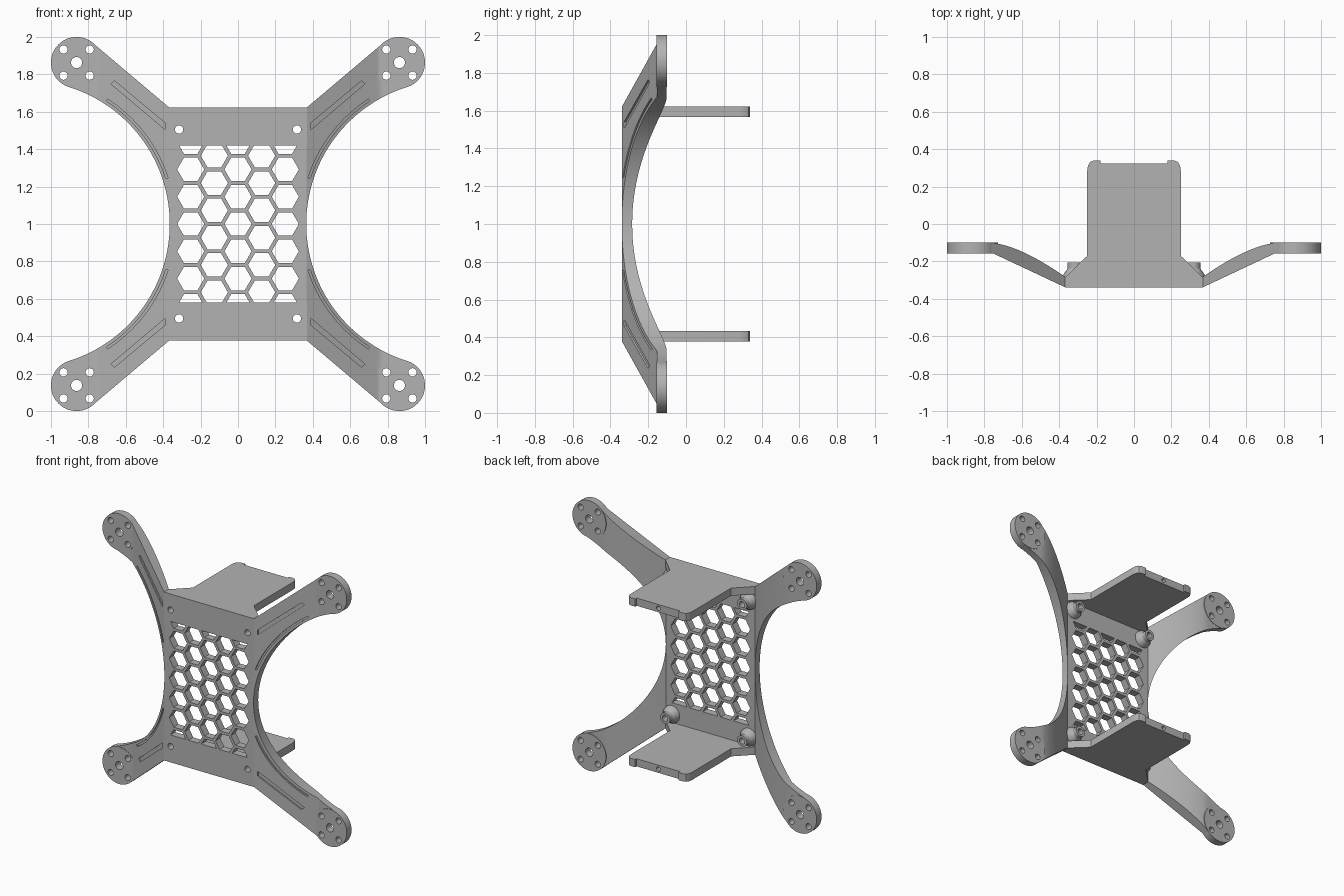
import bpy, bmesh, math

if "Cube" in bpy.data.objects:
    bpy.data.objects.remove(bpy.data.objects["Cube"])

grey = bpy.data.materials.new("matte_grey")
grey.use_nodes = True
grey.diffuse_color = (0.45, 0.45, 0.45, 1)
grey.node_tree.nodes["Principled BSDF"].inputs["Base Color"].default_value = (0.45, 0.45, 0.45, 1)

parts = []
FRONT, BACK = -0.34, -0.285          # faces of the centre plate
HALF, MID = 0.365, 1.0               # plate half width, model mid height
PAD, PAD_R = 0.863, 0.137            # motor pad offset and radius
ARC_X, ARC_R = 1.132, 0.767          # side cut-out arc
CORNERS = [(sx, sz) for sx in (1, -1) for sz in (1, -1)]


def make(name, bm, helper=False):
    bmesh.ops.recalc_face_normals(bm, faces=bm.faces)
    me = bpy.data.meshes.new(name)
    bm.to_mesh(me)
    bm.free()
    me.materials.append(grey)
    ob = bpy.data.objects.new(name, me)
    bpy.context.collection.objects.link(ob)
    ob.hide_render = helper
    if not helper:
        parts.append(ob)
    return ob


def loft(bm, rings):
    """Skin equal-length rings of points and cap both ends."""
    rows = [[bm.verts.new(p) for p in ring] for ring in rings]
    n = len(rows[0])
    for a, b in zip(rows, rows[1:]):
        for i in range(n):
            j = (i + 1) % n
            bm.faces.new((a[i], a[j], b[j], b[i]))
    bm.faces.new(rows[0])
    bm.faces.new(rows[-1])


def prism(bm, outline, y0, y1):
    """Extrude an x-z outline from y0 to y1."""
    loft(bm, [[(x, y, z) for x, z in outline] for y in (y0, y1)])


def ngon(cx, cz, r, n=24):
    return [(cx + r * math.cos(math.tau * i / n), cz + r * math.sin(math.tau * i / n)) for i in range(n)]


def rect(x0, x1, z0, z1):
    return [(x0, z0), (x1, z0), (x1, z1), (x0, z1)]


def cut(ob, cutter_bm):
    cutter = make("cutter", cutter_bm, helper=True)
    mod = ob.modifiers.new("cut", 'BOOLEAN')
    mod.object, mod.operation, mod.solver = cutter, 'DIFFERENCE', 'EXACT'
    bpy.context.view_layer.update()
    dg = bpy.context.evaluated_depsgraph_get()
    me = bpy.data.meshes.new_from_object(ob.evaluated_get(dg))
    ob.modifiers.clear()
    ob.data = me
    bpy.data.objects.remove(cutter)


# Honeycomb panel
bm = bmesh.new()
prism(bm, rect(-HALF, HALF, 0.58, 1.42), FRONT, BACK)
panel = make("honeycomb_panel", bm)
bm = bmesh.new()
pitch, hex_r = 0.146, 0.0725
for col in range(-2, 3):
    odd = col % 2
    for row in range(-3, 3 if odd else 4):
        cz = MID + pitch * (row + 0.5 * odd)
        prism(bm, ngon(col * pitch * 0.866, cz, hex_r, 6), FRONT - 0.1, BACK + 0.1)
cut(panel, bm)

# Solid end bands, shelves and screw bosses
for sz, side in ((1, "top"), (-1, "bottom")):
    bm = bmesh.new()
    prism(bm, rect(-HALF - 0.003, HALF + 0.003, *sorted((MID + sz * 0.42, MID + sz * 0.623))), FRONT, BACK)
    band = make(side + "_band", bm)
    bm = bmesh.new()
    for sx in (1, -1):
        prism(bm, ngon(sx * 0.315, MID + sz * 0.505, 0.022), FRONT - 0.1, BACK + 0.2)
    cut(band, bm)

    half = [(HALF + 0.003, BACK), (0.25, -0.17), (0.25, 0.285), (0.246, 0.313), (0.234, 0.332),
            (0.215, 0.34), (0.178, 0.34), (0.178, 0.323)]
    outline = half + [(-x, y) for x, y in reversed(half)]
    bm = bmesh.new()
    loft(bm, [[(x, y, MID + sz * h) for x, y in outline] for h in (0.566, 0.623)])
    shelf = make(side + "_shelf", bm)
    bm = bmesh.new()
    prism(bm, ngon(0, MID + sz * 0.595, 0.016), 0.27, 0.4)
    cut(shelf, bm)

    for sx in (1, -1):
        bm = bmesh.new()
        rings = []
        for r, y in ((0.065, BACK - 0.005), (0.062, -0.27), (0.04, -0.238), (0.04, -0.205),
                     (0.022, -0.205), (0.022, BACK - 0.005)):
            rings.append([(x, y, z) for x, z in ngon(sx * 0.315, MID + sz * 0.505, r)])
        loft(bm, rings + rings[:1])
        # drop the end caps so the boss stays a hollow ring
        bmesh.ops.delete(bm, geom=[f for f in bm.faces if len(f.verts) > 4], context='FACES_ONLY')
        bmesh.ops.remove_doubles(bm, verts=bm.verts, dist=1e-5)
        make(side + "_screw_boss", bm)


# Arm shape as functions of x
def front_y(x):
    return FRONT + (0.186 * min(1, (x - HALF) / 0.395))


def back_y(x):
    t = min(1, (x - HALF) / 0.385)
    return BACK + 0.182 * (1 - (1 - t) ** 1.5)


def inner_h(x):
    if x < 0.904:
        return math.sqrt(max(0, ARC_R ** 2 - (ARC_X - x) ** 2))
    return PAD - math.sqrt(max(0, (PAD_R - 0.002) ** 2 - (x - PAD) ** 2))


def outer_h(x):
    if x < 0.774:
        return 0.623 + 0.845 * (x - HALF - 0.003)
    return PAD + math.sqrt(max(0, (PAD_R - 0.002) ** 2 - (x - PAD) ** 2))


# Arms with grooves, and round motor pads
for sx, sz in CORNERS:
    name = ("top_" if sz > 0 else "bottom_") + ("left_" if sx > 0 else "right_")
    steps = 44
    rings = []
    for i in range(steps + 1):
        x = HALF + (0.96 - HALF) * (i / steps) ** 1.6
        lo, hi, f, b = inner_h(x), outer_h(x), front_y(x), back_y(x)
        rings.append([(sx * x, y, MID + sz * h) for y, h in ((f, lo), (f, hi), (b, hi), (b, lo))])
    bm = bmesh.new()
    loft(bm, rings)
    arm = make(name + "arm", bm)

    # one straight groove and one that follows the inner arc
    bm = bmesh.new()
    straight = [(0.39, 0.505), (0.68, 0.75), (0.66, 0.765), (0.39, 0.54)]
    arc = []
    for r, order in ((ARC_R + 0.018, 1), (ARC_R + 0.03, -1)):
        arc += [(ARC_X + r * math.cos(a), r * math.sin(a))
                for a in [math.radians(162 - 3 * k) for k in range(14)][::order]]
    for outline in (straight, arc):
        loft(bm, [[(sx * x, FRONT + 0.471 * (x - HALF) + d, MID + sz * h) for x, h in outline]
                  for d in (-0.05, 0.01)])
    cut(arm, bm)

    bm = bmesh.new()
    px, pz = sx * PAD, MID + sz * PAD
    prism(bm, ngon(px, pz, PAD_R, 64), -0.157, -0.1)
    pad = make(name + "motor_pad", bm)
    for ob in (arm, pad):
        bm = bmesh.new()
        prism(bm, ngon(px, pz, 0.03), -0.3, 0.1)
        for dx, dz in CORNERS:
            prism(bm, ngon(px + 0.07 * dx, pz + 0.07 * dz, 0.022), -0.3, 0.1)
        cut(ob, bm)

# Smooth the curves, keep the edges sharp
bpy.ops.object.select_all(action='DESELECT')
for ob in parts:
    ob.select_set(True)
bpy.context.view_layer.objects.active = parts[0]
bpy.ops.object.shade_smooth_by_angle(angle=math.radians(30))
